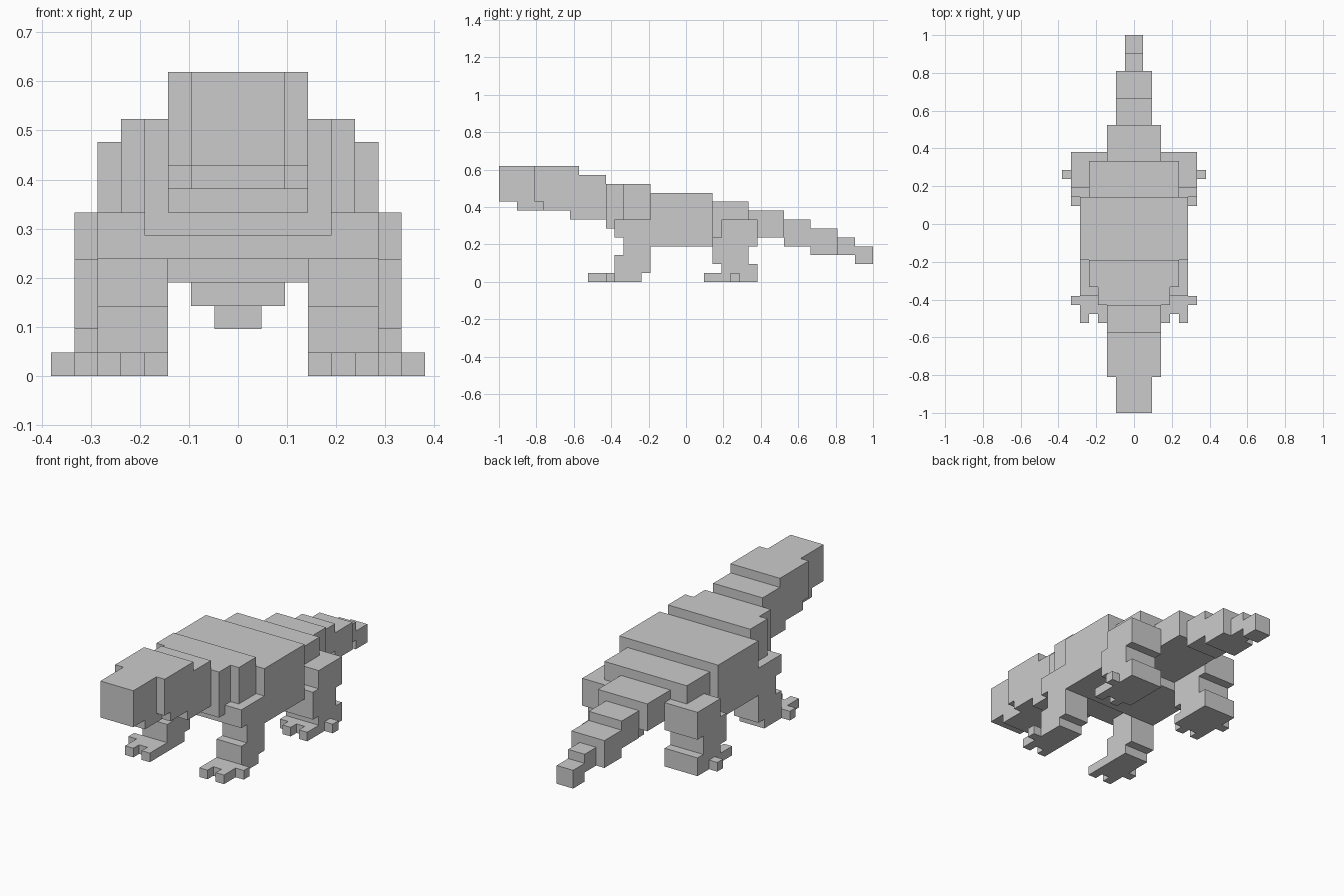
import bpy, bmesh
from itertools import product
from mathutils import Vector

if "Cube" in bpy.data.objects:
    bpy.data.objects.remove(bpy.data.objects["Cube"])

U = 1 / 21  # one block; the model is 42 blocks long


def sym(w, y0, y1, z0, z1):
    """Block centred on x = 0 with half width w."""
    return (-w, w, y0, y1, z0, z1)


def mirrored(boxes):
    return [(-b[1], -b[0], *b[2:]) for b in boxes]


# Boxes are x0, x1, y0, y1, z0, z1 in block units
front_leg = [
    (3, 6, -8, -4, 5, 7),      # upper arm
    (3, 6, -7, -4, 3, 5),      # forearm
    (3, 6, -8, -4, 1, 3),      # wrist
    (3, 6, -10, -5, 0, 1),     # foot
    (3, 4, -11, -10, 0, 1), (5, 6, -11, -10, 0, 1),  # toes
    (6, 7, -9, -8, 0, 1),      # side toe
]
hind_leg = [
    (3, 7, 4, 8, 4, 7),        # thigh
    (3, 7, 3, 7, 2, 5),        # shin
    (3, 7, 4, 8, 0, 2),        # heel
    (3, 7, 3, 4, 0, 1),        # foot
    (4, 5, 2, 3, 0, 1), (6, 7, 2, 3, 0, 1),          # toes
    (7, 8, 5, 6, 0, 1),        # side toe
]
parts = {
    "head": [sym(2, -21, -17, 9, 13), sym(3, -17, -12, 9, 13),
             sym(2, -19, -16, 8, 9), sym(3, -16, -12, 8, 9)],
    "neck": [sym(3, -12, -9, 7, 12), sym(3, -13, -12, 7, 8)],
    "chest": [sym(4, -9, -7, 6, 11), sym(5, -7, -4, 6, 11), sym(4, -8, -4, 5, 6)],
    "torso": [sym(6, -4, 3, 4, 10)],
    "hips": [sym(5, 3, 7, 5, 9)],
    "tail": [sym(3, 7, 11, 5, 8), sym(2, 11, 14, 4, 7), sym(2, 14, 17, 3, 6),
             sym(1, 17, 19, 3, 5), sym(1, 19, 21, 2, 4)],
    "front_leg_right": front_leg,
    "front_leg_left": mirrored(front_leg),
    "hind_leg_right": hind_leg,
    "hind_leg_left": mirrored(hind_leg),
}


def cells(boxes):
    out = set()
    for x0, x1, y0, y1, z0, z1 in boxes:
        out |= set(product(range(x0, x1), range(y0, y1), range(z0, z1)))
    return out


filled = set().union(*(cells(b) for b in parts.values()))
done = set()


def build(name, boxes):
    """Make the outer skin of one part, without faces buried in other parts."""
    bm = bmesh.new()
    own = cells(boxes) - done
    done.update(own)
    for c in sorted(own):
        for axis, side in product(range(3), (0, 1)):
            n = list(c)
            n[axis] += 2 * side - 1
            if tuple(n) in filled:
                continue
            a, b = (axis + 1) % 3, (axis + 2) % 3
            loop = []
            for i, j in ((0, 0), (1, 0), (1, 1), (0, 1)):
                p = list(c)
                p[axis] += side
                p[a] += i
                p[b] += j
                loop.append(bm.verts.new(Vector(p) * U))
            bm.faces.new(loop if side else loop[::-1])
    bmesh.ops.remove_doubles(bm, verts=bm.verts, dist=U * 0.01)
    bmesh.ops.dissolve_limit(bm, angle_limit=0.01, verts=bm.verts, edges=bm.edges)
    mesh = bpy.data.meshes.new(name)
    bm.to_mesh(mesh)
    bm.free()
    bpy.context.collection.objects.link(bpy.data.objects.new(name, mesh))


for part, boxes in parts.items():
    build(part, boxes)
